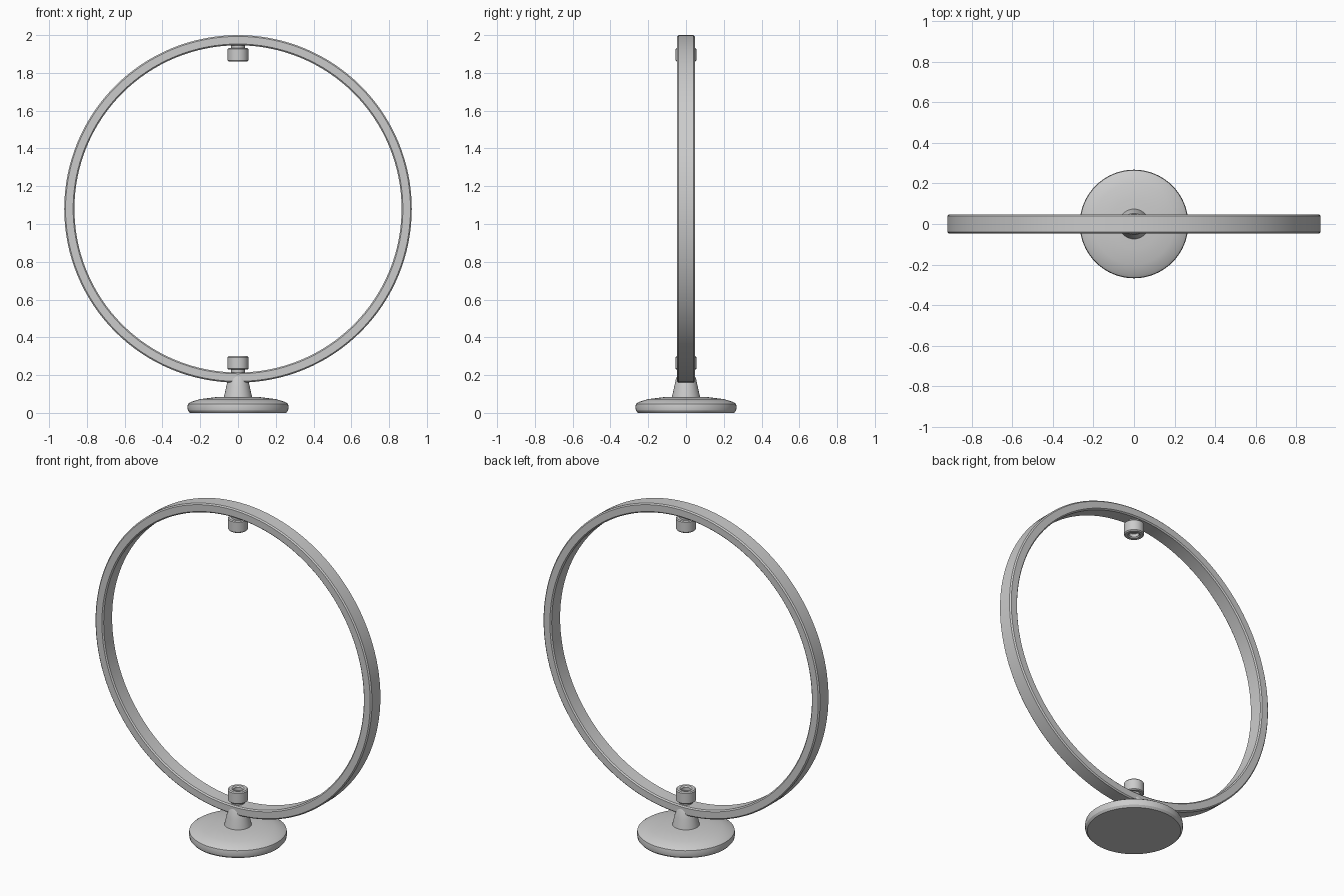
import bpy, math
from mathutils import Matrix

if "Cube" in bpy.data.objects:
    bpy.data.objects.remove(bpy.data.objects["Cube"])


def lathe(name, profile, segments=64, closed=False, matrix=Matrix(), angle=30):
    """Revolve an (r, z) profile round z; r = 0 makes a pole."""
    verts, rings, faces = [], [], []
    for r, z in profile:
        n = 1 if r == 0 else segments
        rings.append([len(verts) + i % n for i in range(segments)])
        for i in range(n):
            a = 2 * math.pi * i / segments
            verts.append((r * math.cos(a), r * math.sin(a), z))
    pairs = list(zip(rings, rings[1:]))
    if closed:
        pairs.append((rings[-1], rings[0]))
    for lo, hi in pairs:
        for i in range(segments):
            j = (i + 1) % segments
            f = list(dict.fromkeys((lo[i], lo[j], hi[j], hi[i])))
            if len(f) > 2:
                faces.append(f)
    mesh = bpy.data.meshes.new(name)
    mesh.from_pydata(verts, [], faces)
    mesh.transform(matrix)
    if matrix.determinant() < 0:
        mesh.flip_normals()
    ob = bpy.data.objects.new(name, mesh)
    bpy.context.collection.objects.link(ob)
    bpy.ops.object.select_all(action='DESELECT')
    ob.select_set(True)
    bpy.context.view_layer.objects.active = ob
    bpy.ops.object.shade_smooth_by_angle(angle=math.radians(angle))
    return ob


CZ = 1.08  # ring centre height

# Round foot with a shallow domed top
lathe("base_disc", [(0, 0), (0.255, 0), (0.265, 0.012), (0.268, 0.03), (0.265, 0.048),
                    (0.25, 0.058), (0.2, 0.073), (0.12, 0.083), (0, 0.086)])

# Tapered stem holding the ring
lathe("stem", [(0, 0.07), (0.076, 0.07), (0.073, 0.09), (0.062, 0.14), (0.053, 0.182),
               (0.046, 0.196), (0.03, 0.203), (0, 0.205)], 48)

# Upright hoop with chamfered edges
h, b, ro, ri = 0.047, 0.007, 0.92, 0.866
lathe("hoop", [(ri + b, -h), (ro - b, -h), (ro, -h + b), (ro, h - b),
               (ro - b, h), (ri + b, h), (ri, h - b), (ri, -h + b)], 128, True,
      Matrix.Translation((0, 0, CZ)) @ Matrix.Rotation(math.pi / 2, 4, 'X'))

# Facing sockets on short necks, mirrored about the hoop centre
socket = [(0, 0.205), (0.036, 0.205), (0.036, 0.229), (0.05, 0.229), (0.055, 0.234),
          (0.055, 0.294), (0.05, 0.3), (0.034, 0.3), (0.027, 0.294), (0.027, 0.275), (0, 0.275)]
lathe("lower_socket", socket, 48)
lathe("upper_socket", socket, 48,
      matrix=Matrix.Translation((0, 0, 2 * CZ)) @ Matrix.Diagonal((1, 1, -1, 1)))
